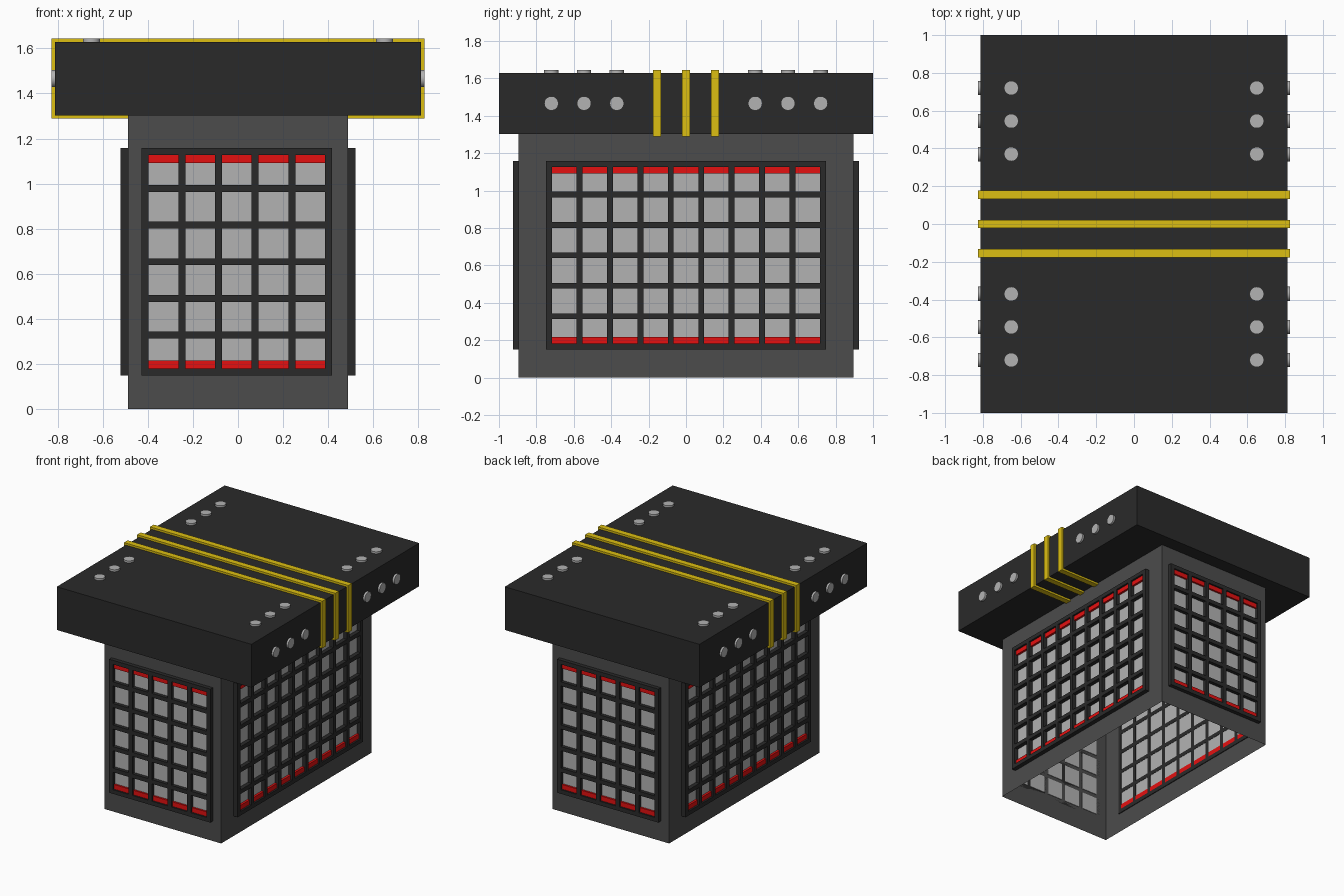
import bpy, bmesh, math
from mathutils import Matrix, Vector

if "Cube" in bpy.data.objects:
    bpy.data.objects.remove(bpy.data.objects["Cube"])


def material(name, rgb):
    m = bpy.data.materials.new(name)
    m.diffuse_color = (*rgb, 1)
    m.use_nodes = True
    m.node_tree.nodes["Principled BSDF"].inputs["Base Color"].default_value = m.diffuse_color
    return m


BLACK = material("black", (0.023, 0.023, 0.023))
DARK = material("dark_grey", (0.072, 0.072, 0.072))
YELLOW = material("yellow", (0.72, 0.52, 0.006))
RED = material("red", (0.78, 0.005, 0.005))
LIGHT = material("light_grey", (0.45, 0.45, 0.45))


def finish(name, bm, mat, matrix=Matrix()):
    bm.transform(matrix)
    bmesh.ops.recalc_face_normals(bm, faces=bm.faces)
    me = bpy.data.meshes.new(name)
    bm.to_mesh(me)
    bm.free()
    me.materials.append(mat)
    ob = bpy.data.objects.new(name, me)
    bpy.context.collection.objects.link(ob)
    return ob


def add_box(bm, lo, hi):
    lo, hi = Vector(lo), Vector(hi)
    m = Matrix.Translation((lo + hi) / 2) @ Matrix.Diagonal((*(hi - lo), 1))
    return bmesh.ops.create_cube(bm, size=1, matrix=m)["verts"]


# Body: thin shell, open underneath
bm = bmesh.new()
add_box(bm, (-0.487, -0.896, 0), (0.487, 0.896, 1.303))
bottom = [f for f in bm.faces if f.calc_center_median().z < 0.01]
bmesh.ops.delete(bm, geom=bottom, context="FACES_ONLY")
finish("body", bm, DARK)

# Lid slab
bm = bmesh.new()
add_box(bm, (-0.812, -1, 1.303), (0.812, 1, 1.629))
finish("lid", bm, BLACK)

# Straps wrapped around the lid
for i, y in enumerate((-0.155, 0, 0.155)):
    bm = bmesh.new()
    add_box(bm, (-0.827, y - 0.022, 1.288), (0.827, y + 0.022, 1.644))
    finish(f"strap_{i + 1}", bm, YELLOW)

# Rivets on the lid top and on both lid sides
bm = bmesh.new()
for sx in (-1, 1):
    for y in (-0.72, -0.545, -0.37, 0.37, 0.545, 0.72):
        top = Matrix.Translation((sx * 0.65, y, 1.634))
        side = (Matrix.Translation((sx * 0.817, y, 1.466))
                @ Matrix.Rotation(math.pi / 2, 4, "Y"))
        for m in (top, side):
            bmesh.ops.create_cone(bm, cap_ends=True, segments=32, radius1=0.038,
                                  radius2=0.038, depth=0.02, matrix=m)
rivets = finish("rivets", bm, LIGHT)
bpy.context.view_layer.objects.active = rivets
rivets.select_set(True)
bpy.ops.object.shade_smooth_by_angle(angle=math.radians(40))

# Grilles: local x runs along the wall, local y points inward from the wall
BAR, PITCH, Z0, ROWS = 0.031, 0.1627, 0.15, 6


def lines(start, count):
    out = []
    for i in range(count + 1):
        out += [start + i * PITCH, start + i * PITCH + BAR]
    return out


def grille(name, cols, centre, out, inner, matrix):
    us = lines(centre - (cols * PITCH + BAR) / 2, cols)
    vs = lines(Z0, ROWS)
    # Lattice frame with square openings
    bm = bmesh.new()
    grid = [[bm.verts.new((u, inner, v)) for v in vs] for u in us]
    for i in range(len(us) - 1):
        for j in range(len(vs) - 1):
            if not (i % 2 and j % 2):
                bm.faces.new((grid[i][j], grid[i + 1][j],
                              grid[i + 1][j + 1], grid[i][j + 1]))
    ext = bmesh.ops.extrude_face_region(bm, geom=bm.faces[:])
    for v in ext["geom"]:
        if isinstance(v, bmesh.types.BMVert):
            v.co.y = -out
    finish(name + "_frame", bm, BLACK, matrix)
    # Light panes behind the openings, red strips along top and bottom rows
    panes, strips = bmesh.new(), bmesh.new()
    for i in range(1, len(us) - 1, 2):
        for j in range(1, len(vs) - 1, 2):
            add_box(panes, (us[i], -0.004, vs[j]), (us[i + 1], 0.004, vs[j + 1]))
        for lo, hi in ((vs[1], vs[1] + 0.035), (vs[-2] - 0.035, vs[-2])):
            add_box(strips, (us[i], -0.6 * out, lo), (us[i + 1], inner, hi))
    finish(name + "_panes", panes, LIGHT, matrix)
    finish(name + "_red_strips", strips, RED, matrix)


for label, angle in (("front", 0), ("back", math.pi)):
    grille(label, 5, -0.005, 0.03, 0.0,
           Matrix.Rotation(angle, 4, "Z") @ Matrix.Translation((0, -0.896, 0)))
for label, angle in (("right", math.pi / 2), ("left", -math.pi / 2)):
    grille(label, 9, 0, 0.034, 0.006,
           Matrix.Rotation(angle, 4, "Z") @ Matrix.Translation((0, -0.487, 0)))
